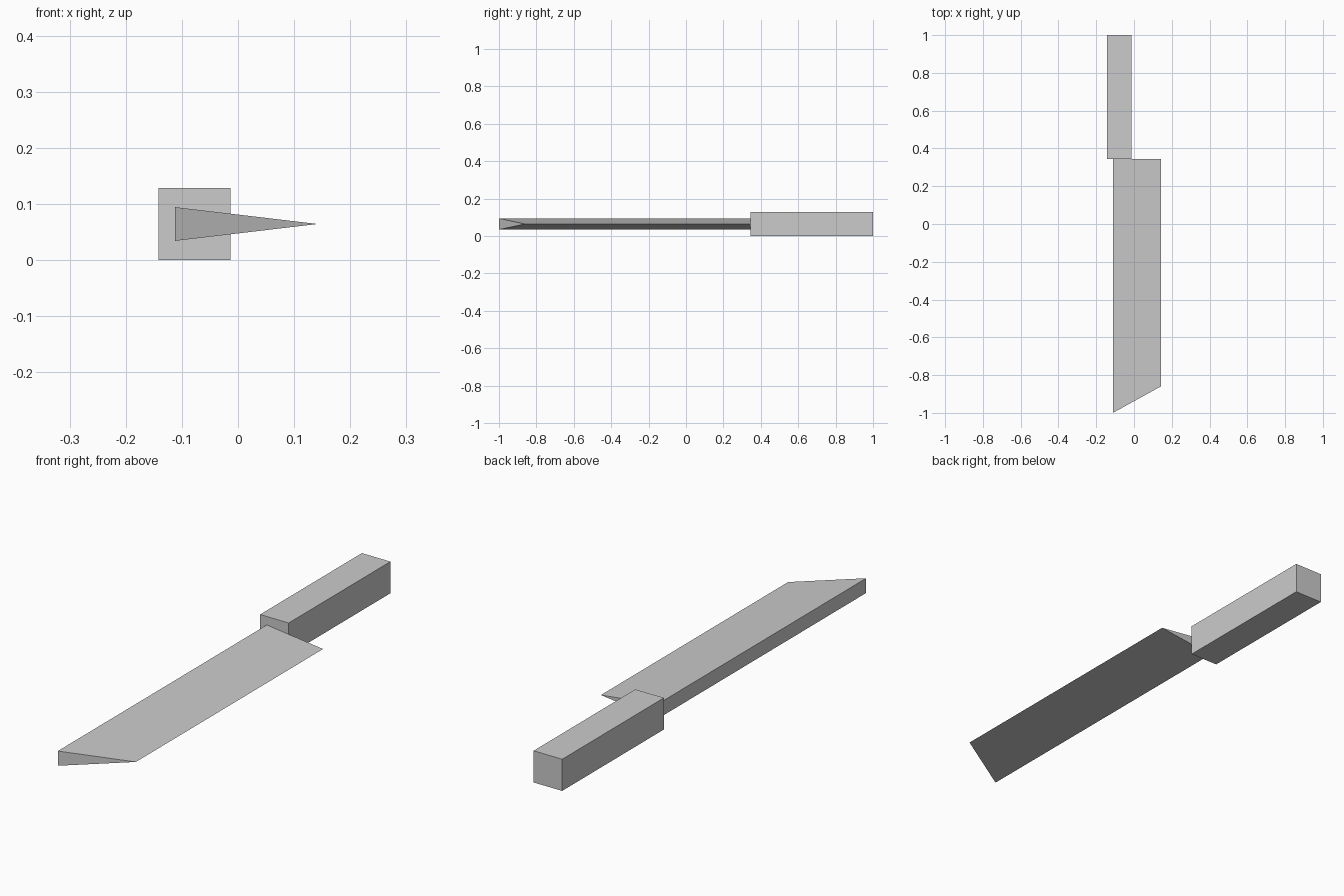
import bpy
import bmesh

cube = bpy.data.objects.get("Cube")
if cube:
    bpy.data.objects.remove(cube, do_unlink=True)

# Single plain grey material
grey = bpy.data.materials.new("plain_grey")
grey.use_nodes = True
grey.diffuse_color = (0.6, 0.6, 0.6, 1)
grey.node_tree.nodes["Principled BSDF"].inputs["Base Color"].default_value = (0.6, 0.6, 0.6, 1)


def prism(name, profile, y_back, front_y):
    """Extrude an x-z profile from y_back to a front end whose y depends on x."""
    bm = bmesh.new()
    back = [bm.verts.new((x, y_back, z)) for x, z in profile]
    front = [bm.verts.new((x, front_y(x), z)) for x, z in profile]
    bm.faces.new(back)
    bm.faces.new(front[::-1])
    for i in range(len(profile)):
        j = (i + 1) % len(profile)
        bm.faces.new((back[i], front[i], front[j], back[j]))
    bmesh.ops.recalc_face_normals(bm, faces=bm.faces)
    mesh = bpy.data.meshes.new(name)
    bm.to_mesh(mesh)
    bm.free()
    mesh.materials.append(grey)
    obj = bpy.data.objects.new(name, mesh)
    bpy.context.collection.objects.link(obj)
    return obj


JOINT = 0.345        # where the handle meets the blade
SIZE = 0.129         # square handle section
LEFT, RIGHT = -0.142, 0.142
SPINE = -0.112
MID = SIZE / 2

# Square handle
prism("handle",
      [(LEFT, 0), (LEFT + SIZE, 0), (LEFT + SIZE, SIZE), (LEFT, SIZE)],
      1.0, lambda x: JOINT)

# Wedge blade with a slanted tip
prism("blade",
      [(SPINE, MID - 0.03), (RIGHT, MID), (SPINE, MID + 0.03)],
      JOINT, lambda x: -1 + 0.14 * (x - SPINE) / (RIGHT - SPINE))
